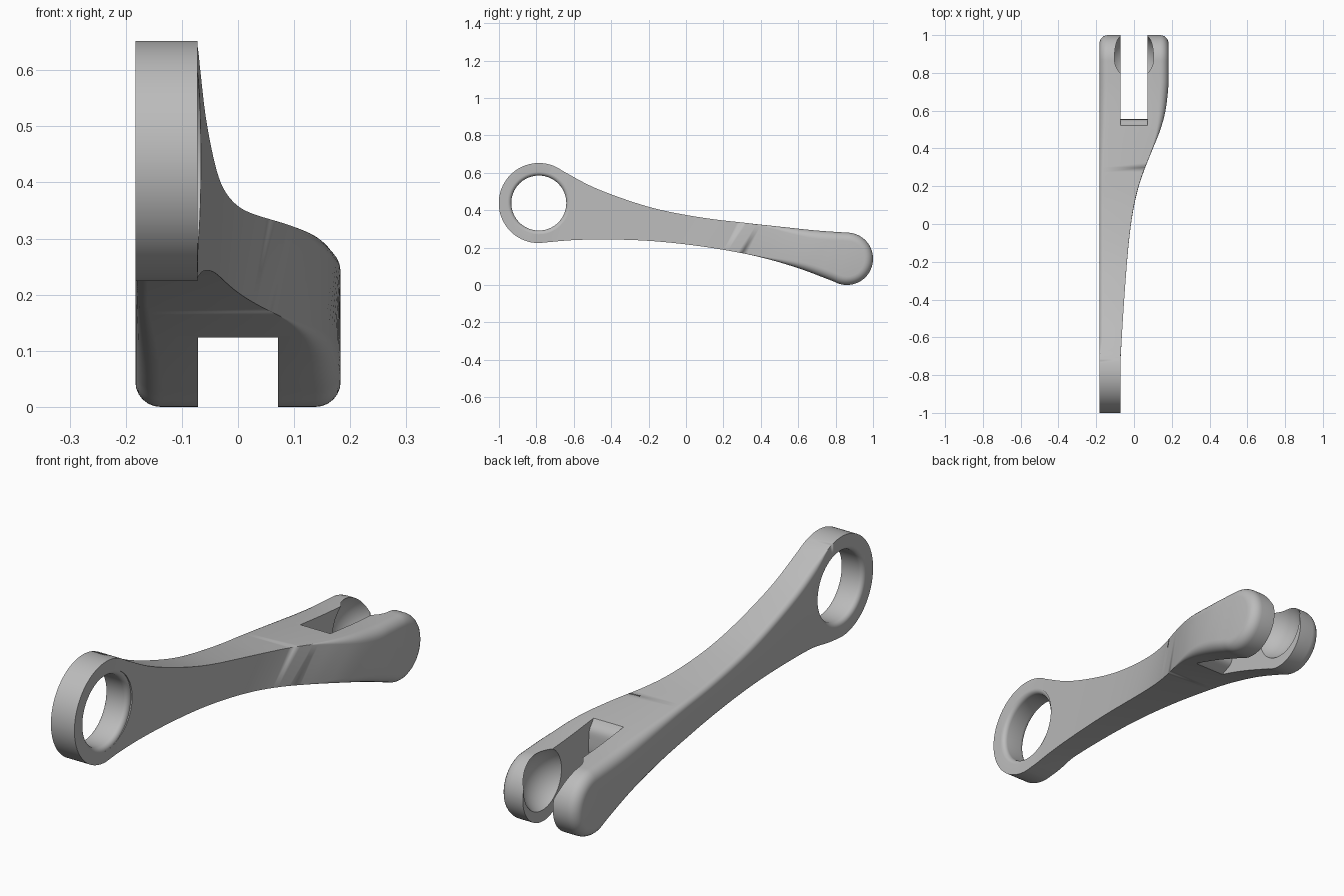
import bpy, bmesh
from math import sin, cos, pi, radians
from mathutils import Vector

cube = bpy.data.objects.get("Cube")
if cube:
    bpy.data.objects.remove(cube, do_unlink=True)

LEFT = -0.183           # flat outer side
INNER = -0.072          # inner side of the eye
EYE = Vector((-0.787, 0.438))
TIP = Vector((0.86, 0.14))


def smooth_path(pts, steps=8):
    """Catmull-Rom curve through 2D points."""
    p = [Vector(q) for q in pts]
    p = [2 * p[0] - p[1]] + p + [2 * p[-1] - p[-2]]
    out = []
    for a, b, c, d in zip(p, p[1:], p[2:], p[3:]):
        for k in range(steps):
            t = k / steps
            out.append(0.5 * (2 * b + (c - a) * t + (2 * a - 5 * b + 4 * c - d) * t ** 2
                              + (3 * b - a - 3 * c + d) * t ** 3))
    return out + [p[-2]]


def arc(centre, radius, start, end, steps):
    angles = [radians(start + (end - start) * k / steps) for k in range(steps + 1)]
    return [centre + radius * Vector((cos(a), sin(a))) for a in angles]


def ramp(v, a, b):
    t = min(max((v - a) / (b - a), 0), 1)
    return t * t * (3 - 2 * t)


def new_object(name, bm):
    bmesh.ops.remove_doubles(bm, verts=bm.verts, dist=1e-5)
    bmesh.ops.recalc_face_normals(bm, faces=bm.faces)
    mesh = bpy.data.meshes.new(name)
    bm.to_mesh(mesh)
    bm.free()
    obj = bpy.data.objects.new(name, mesh)
    bpy.context.collection.objects.link(obj)
    return obj


def bridge(bm, rings):
    n = len(rings[0])
    for a, b in zip(rings, rings[1:]):
        for i in range(n):
            j = (i + 1) % n
            bm.faces.new((a[i], a[j], b[j], b[i]))


# Side outline: eye arc, waisted arm, rounded tip
top = arc(EYE, 0.214, 180, 53, 32)[:-1] + smooth_path([
    (-0.658, 0.609), (-0.5, 0.525), (-0.3, 0.449), (-0.12, 0.398), (0.1, 0.358),
    (0.3, 0.334), (0.5, 0.312), (0.7, 0.291), (0.86, 0.28)])[:-1] + arc(TIP, 0.14, 90, 0, 20)
bottom = arc(EYE, 0.214, 180, 270, 32)[:-1] + smooth_path([
    (-0.787, 0.224), (-0.6, 0.24), (-0.4, 0.243), (-0.2, 0.236), (0.0, 0.217),
    (0.2, 0.188), (0.4, 0.148), (0.6, 0.09), (0.79, 0.0188)])[:-1] + arc(TIP, 0.14, -120, 0, 20)
outline = top + bottom[-2:0:-1]

# Curved side, as x along y
side = smooth_path([(-0.72, INNER), (-0.4, -0.052), (-0.1, -0.028), (0.1, 0.0), (0.25, 0.04),
                    (0.4, 0.1), (0.5, 0.139), (0.6, 0.166), (0.72, 0.181), (0.8, 0.183)])


def side_x(y):
    if y <= side[0].x:
        return INNER
    for a, b in zip(side, side[1:]):
        if y <= b.x:
            return a.y + (b.y - a.y) * (y - a.x) / (b.x - a.x)
    return side[-1].y


def build_arm():
    bm = bmesh.new()
    n, steps = len(outline), 6
    rings = []
    for right in (False, True):
        for k in range(steps + 1):
            t = pi / 2 * (1 - k / steps if right else k / steps)
            ring = []
            for i, p in enumerate(outline):
                d = (outline[(i + 1) % n] - outline[i - 1]).normalized()
                inward = Vector((d.y, -d.x))
                if right:
                    r = 0.045 * ramp(p.x, 0.3, 0.72)
                    x = side_x(p.x) - r * (1 - cos(t))
                else:
                    r = 0.022 * ramp(p.x, -0.72, -0.6) + 0.023 * ramp(p.x, 0.2, 0.75)
                    x = LEFT + r * (1 - cos(t))
                q = p + inward * r * (1 - sin(t))
                ring.append(bm.verts.new((x, q.x, q.y)))
            rings.append(ring)
    bridge(bm, rings)
    for ring in (rings[0], rings[-1]):
        for i in range(len(top) - 1):
            loop = [ring[i], ring[i + 1], ring[(n - i - 1) % n], ring[(n - i) % n]]
            bm.faces.new(list(dict.fromkeys(loop)))
    return new_object("lever_arm", bm)


def eye_hole():
    # Bore with a rounded lip on both faces
    bm = bmesh.new()
    r, lip, steps = 0.147, 0.02, 6
    half = []
    for k in range(steps + 1):
        t = pi / 2 * k / steps
        half.append((lip * (1 - sin(t)), r + lip * (1 - cos(t))))
    profile = [(LEFT - 0.1, r + lip)] + [(LEFT + a, b) for a, b in half[::-1]]
    profile += [(INNER - a, b) for a, b in half] + [(INNER + 0.1, r + lip)]
    rings = [[bm.verts.new((x, p.x, p.y)) for p in arc(EYE, rad, 0, 360, 72)[:-1]]
             for x, rad in profile]
    bridge(bm, rings)
    bm.faces.new(rings[0])
    bm.faces.new(rings[-1])
    return new_object("eye_hole_cutter", bm)


def fork_slot():
    # Slot whose end wall rolls over at the upper and lower surfaces
    bm = bmesh.new()
    wall = smooth_path([(0.515, 0.32), (0.53, 0.298), (0.55, 0.27), (0.555, 0.23),
                        (0.555, 0.18), (0.545, 0.15), (0.51, 0.132), (0.48, 0.12)], 4)
    loop = [Vector((1.2, -0.2)), Vector((1.2, 0.6)), Vector((0.515, 0.6))] + wall
    loop.append(Vector((0.48, -0.2)))
    rings = [[bm.verts.new((x, p.x, p.y)) for p in loop] for x in (-0.071, 0.071)]
    bridge(bm, rings)
    for ring in rings:
        bm.faces.new(ring)
    return new_object("fork_slot_cutter", bm)


def ball_socket():
    bm = bmesh.new()
    bmesh.ops.create_uvsphere(bm, u_segments=64, v_segments=32, radius=0.146)
    bmesh.ops.translate(bm, verts=bm.verts, vec=(0, 0.866, 0.176))
    return new_object("ball_socket_cutter", bm)


arm = build_arm()
for cutter in (eye_hole(), fork_slot(), ball_socket()):
    cutter.hide_render = True
    mod = arm.modifiers.new("cut", "BOOLEAN")
    mod.operation = "DIFFERENCE"
    mod.solver = "EXACT"
    mod.object = cutter
    bpy.context.view_layer.objects.active = arm
    bpy.ops.object.modifier_apply(modifier=mod.name)
    bpy.data.objects.remove(cutter, do_unlink=True)

# Plain grey finish
grey = bpy.data.materials.new("plain_grey")
grey.use_nodes = True
colour = (0.5, 0.5, 0.5, 1)
grey.diffuse_color = colour
grey.node_tree.nodes["Principled BSDF"].inputs["Base Color"].default_value = colour
arm.data.materials.clear()
arm.data.materials.append(grey)

for obj in bpy.context.selected_objects:
    obj.select_set(False)
arm.select_set(True)
bpy.context.view_layer.objects.active = arm
bpy.ops.object.shade_smooth_by_angle(angle=radians(30))
